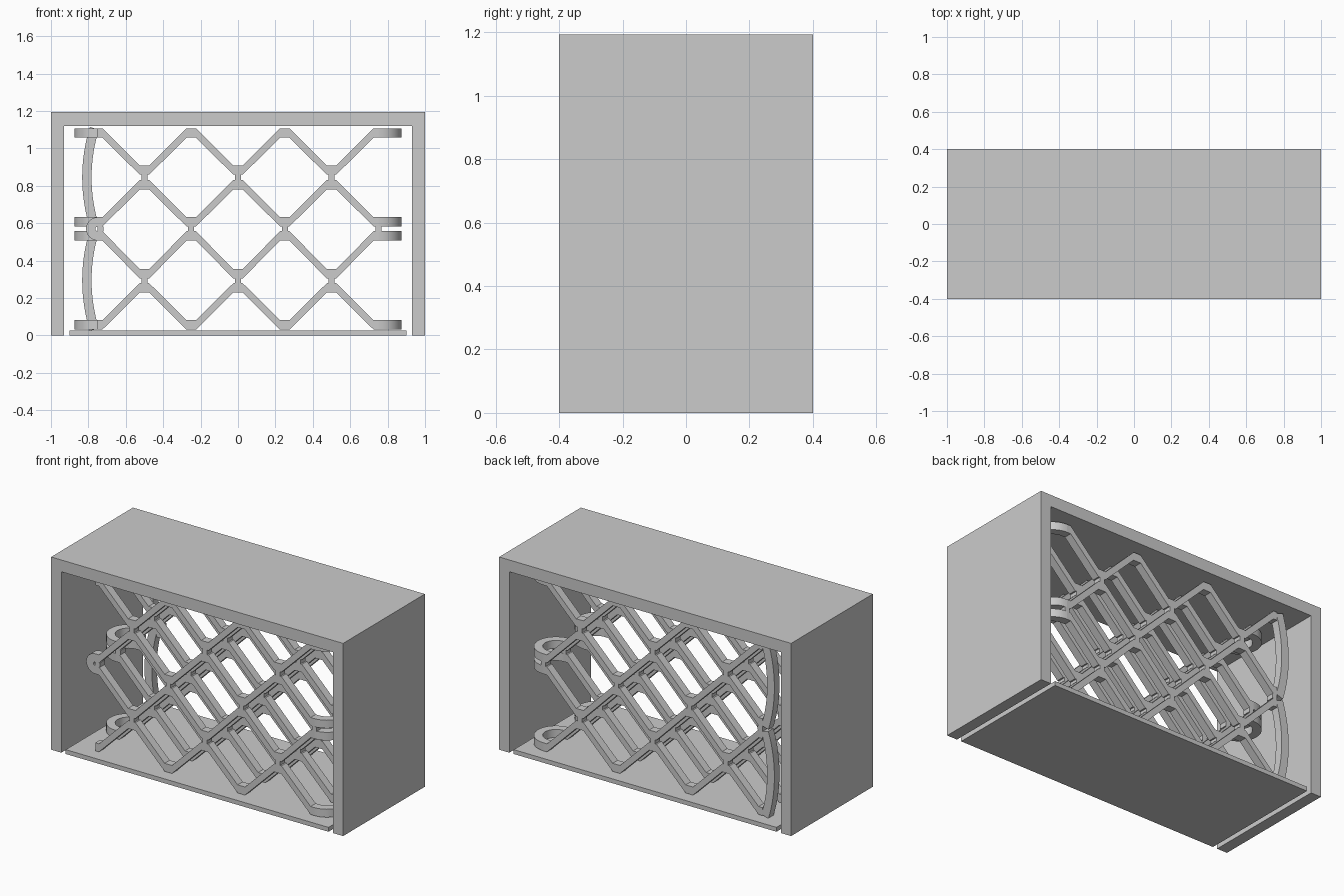
import bpy, math
from mathutils import Vector

if "Cube" in bpy.data.objects:
    bpy.data.objects.remove(bpy.data.objects["Cube"])

grey = bpy.data.materials.new("light_grey")
grey.diffuse_color = (0.6, 0.6, 0.6, 1)
grey.use_nodes = True
grey.node_tree.nodes["Principled BSDF"].inputs["Base Color"].default_value = grey.diffuse_color
T = 0.05                       # tube thickness
ROWS = (-0.3, -0.1, 0.1, 0.3)  # tube runs across the depth
# (end height, node height) of the four zigzag layers
LAYERS = ((0.056, 0.254), (0.532, 0.329), (0.607, 0.806), (1.082, 0.884))


def make(name, verts, faces):
    me = bpy.data.meshes.new(name)
    me.from_pydata([tuple(v) for v in verts], [], faces)
    me.materials.append(grey)
    ob = bpy.data.objects.new(name, me)
    bpy.context.collection.objects.link(ob)
    return ob


def box(name, x0, x1, y0, y1, z0, z1):
    v = [(x, y, z) for x in (x0, x1) for y in (y0, y1) for z in (z0, z1)]
    return make(name, v, [(0, 1, 3, 2), (4, 6, 7, 5), (0, 4, 5, 1),
                          (2, 3, 7, 6), (0, 2, 6, 4), (1, 5, 7, 3)])


def sweep(name, path, smooth=False):
    """path: (centre, side, up) stations with a square section"""
    h, v, f = T / 2, [], []
    for c, s, u in path:
        c, s, u = Vector(c), Vector(s) * h, Vector(u) * h
        v += [c - s - u, c + s - u, c + s + u, c - s + u]
    for i in range(len(path) - 1):
        for k in range(4):
            a, b = i * 4 + k, i * 4 + (k + 1) % 4
            f.append((a, b, b + 4, a + 4))
    n = len(v)
    f += [(3, 2, 1, 0), (n - 4, n - 3, n - 2, n - 1)]
    ob = make(name, v, f)
    bpy.context.view_layer.objects.active = ob
    ob.select_set(True)
    bpy.ops.object.mode_set(mode='EDIT')
    bpy.ops.mesh.select_all(action='SELECT')
    bpy.ops.mesh.normals_make_consistent(inside=False)
    bpy.ops.object.mode_set(mode='OBJECT')
    if smooth:
        bpy.ops.object.shade_smooth_by_angle(angle=math.radians(30))
    ob.select_set(False)


# housing: one U-shaped profile extruded through the depth, plus floor plate
prof = [(-1, 0), (-1, 1.193), (1, 1.193), (1, 0),
        (0.93, 0), (0.93, 1.12), (-0.93, 1.12), (-0.93, 0)]
hv = [(x, y, z) for y in (-0.4, 0.4) for x, z in prof]
hf = [(i, i + 8, (i + 1) % 8 + 8, (i + 1) % 8) for i in range(8)]
quads = [(0, 1, 6, 7), (1, 2, 5, 6), (2, 3, 4, 5)]
hf += quads + [tuple(i + 8 for i in reversed(q)) for q in quads]
make("housing", hv, hf)
box("floor_plate", -0.9, 0.9, -0.4, 0.4, 0, 0.027)

Y, Z = (0, 1, 0), (0, 0, 1)
for li, (ze, zn) in enumerate(LAYERS):
    # zigzag runs
    for ri, y in enumerate(ROWS):
        pts = []
        for k in range(7):
            x, z = -0.75 + 0.25 * k, (zn if k % 2 else ze)
            a = x if k == 0 else x - 0.025
            b = x if k == 6 else x + 0.025
            pts += [((a, y, z), Y, Z), ((b, y, z), Y, Z)]
        sweep(f"zigzag_tube_{li}_{ri}", pts)
    # flat U-turns: right, left, right
    for yc, d in ((-0.2, 1), (0, -1), (0.2, 1)):
        pts = []
        for i in range(17):
            t = -math.pi / 2 + math.pi * i / 16
            r = Vector((d * math.cos(t), math.sin(t), 0))
            pts.append((Vector((d * 0.75, yc, ze)) + r * 0.1, r, Z))
        sweep(f"u_turn_{li}_{yc}", pts, True)

# small hook joining the two middle layers at the front left
pts = []
for i in range(13):
    t = math.pi / 2 + math.pi * i / 12
    r = Vector((math.cos(t), 0, math.sin(t)))
    pts.append((Vector((-0.75, -0.3, 0.5695)) + r * 0.0375, r, Y))
sweep("front_hook", pts, True)

# tall bowed links joining layer pairs at the back left
for z0, z1 in ((0.056, 0.532), (0.607, 1.082)):
    pts = []
    zc, hh, bow = (z0 + z1) / 2, (z1 - z0) / 2 + T / 2, 0.04
    R = (hh * hh + bow * bow) / (2 * bow)
    am = math.asin(hh / R)
    for i in range(17):
        t = -am + 2 * am * i / 16
        r = Vector((-math.cos(t), 0, math.sin(t)))
        pts.append((Vector((-0.808 + R, 0.3, zc)) + r * R, r, Y))
    sweep(f"bowed_link_{z0}", pts, True)

# little spacers between layers at every touching node
for y in ROWS:
    for z0, z1, xs in ((0.278, 0.305, (-0.5, 0, 0.5)),
                       (0.556, 0.583, (-0.735, -0.25, 0.25, 0.75)),
                       (0.83, 0.859, (-0.5, 0, 0.5))):
        for x in xs:
            box("spacer", x - 0.016, x + 0.016, y - T / 2, y + T / 2, z0, z1)
